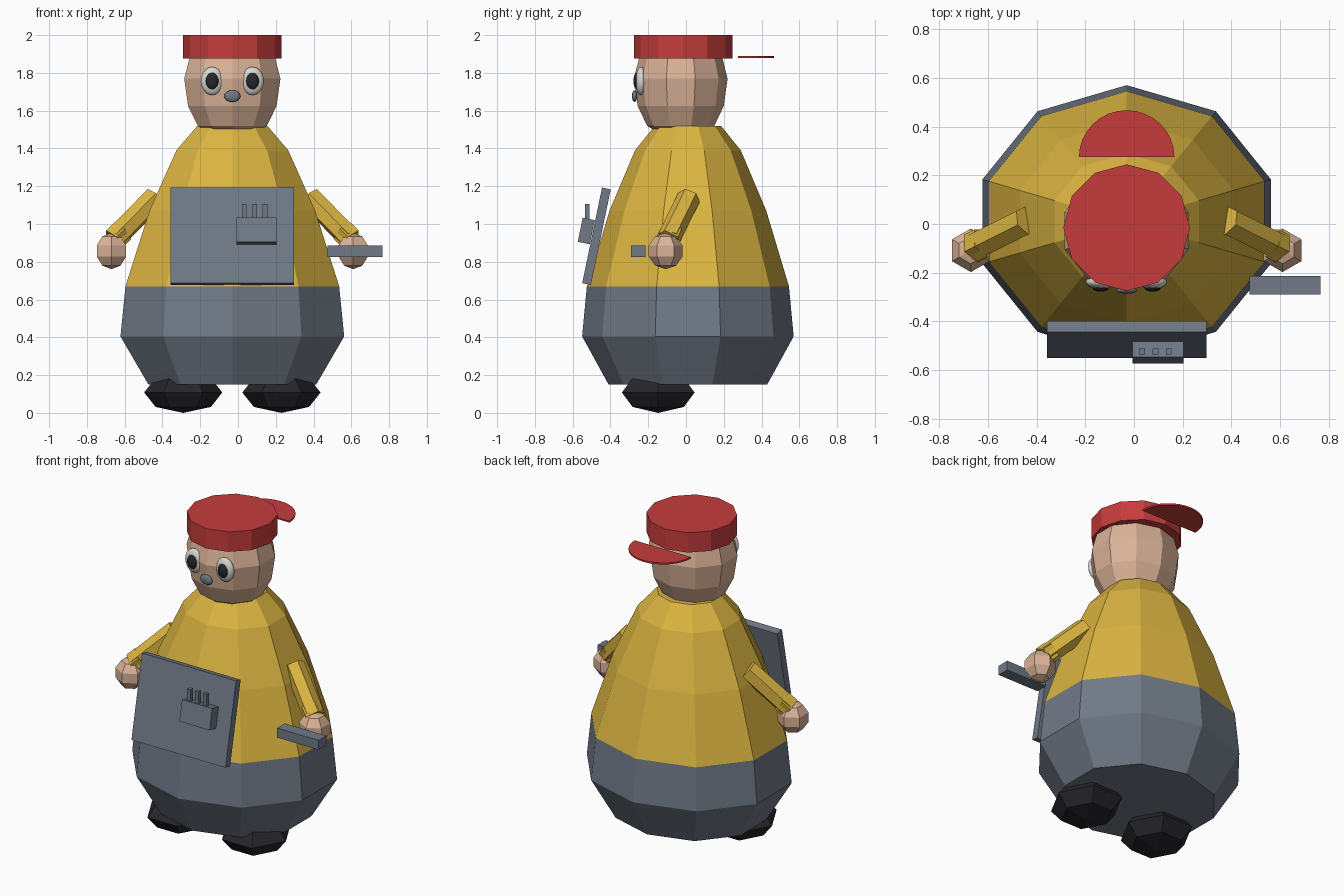
import bpy, bmesh, math
from mathutils import Vector, Matrix

if "Cube" in bpy.data.objects:
    bpy.data.objects.remove(bpy.data.objects["Cube"])

CX = -0.03  # symmetry line of the figure


def material(name, rgb):
    m = bpy.data.materials.new(name)
    lin = [(c / 255 / 12.92) if c < 10 else ((c / 255 + 0.055) / 1.055) ** 2.4 for c in rgb]
    m.diffuse_color = (*lin, 1)
    m.use_nodes = True
    m.node_tree.nodes["Principled BSDF"].inputs["Base Color"].default_value = m.diffuse_color
    return m


YELLOW = material("yellow", (220, 181, 65))
GRAY = material("slate gray", (113, 122, 135))
RED = material("red", (198, 60, 60))
SKIN = material("skin", (219, 179, 152))
BLACK = material("black", (38, 37, 43))
WHITE = material("white", (216, 216, 210))


def finish(name, bm, mat, smooth=False):
    bmesh.ops.recalc_face_normals(bm, faces=bm.faces)
    me = bpy.data.meshes.new(name)
    bm.to_mesh(me)
    bm.free()
    me.materials.append(mat)
    for p in me.polygons:
        p.use_smooth = smooth
    ob = bpy.data.objects.new(name, me)
    bpy.context.collection.objects.link(ob)
    return ob


def lathe(name, profile, sides, cy, ratio, mat):
    """Stack of (z, radius) rings, stretched in x by ratio, with a corner at the back."""
    bm = bmesh.new()
    rings = []
    for z, r in profile:
        ring = []
        for i in range(sides):
            a = math.pi / 2 + math.tau * i / sides
            ring.append(bm.verts.new((CX + r * ratio * math.cos(a), cy + r * math.sin(a), z)))
        rings.append(ring)
    for lo, hi in zip(rings, rings[1:]):
        for i in range(sides):
            j = (i + 1) % sides
            bm.faces.new((lo[i], lo[j], hi[j], hi[i]))
    bm.faces.new(rings[0])
    bm.faces.new(rings[-1])
    return finish(name, bm, mat)


def ball(name, loc, radii, seg, rings, mat, turn=0.0, smooth=False):
    bm = bmesh.new()
    mtx = Matrix.Translation(loc) @ Matrix.Diagonal((*radii, 1)) @ Matrix.Rotation(turn, 4, 'Z')
    bmesh.ops.create_uvsphere(bm, u_segments=seg, v_segments=rings, radius=1, matrix=mtx)
    return finish(name, bm, mat, smooth)


def box(name, loc, size, mat, tilt=0.0):
    bm = bmesh.new()
    mtx = Matrix.Translation(loc) @ Matrix.Rotation(tilt, 4, 'X') @ Matrix.Diagonal((*size, 1))
    bmesh.ops.create_cube(bm, size=1, matrix=mtx)
    return finish(name, bm, mat)


def rod(name, a, b, r, sides, mat):
    a, b = Vector(a), Vector(b)
    bm = bmesh.new()
    mtx = Matrix.Translation((a + b) / 2) @ (b - a).to_track_quat('Z', 'Y').to_matrix().to_4x4()
    bmesh.ops.create_cone(bm, cap_ends=True, segments=sides, radius1=r, radius2=r,
                          depth=(b - a).length, matrix=mtx)
    return finish(name, bm, mat)


# Body: trousers and shirt
lathe("trousers", [(0.15, 0.42), (0.405, 0.56), (0.67, 0.535)], 10, 0.01, 1.112, GRAY)
lathe("shirt", [(0.67, 0.535), (1.07, 0.415), (1.39, 0.28), (1.52, 0.175)], 10, 0.01, 1.112, YELLOW)

# Head and cap
lathe("head", [(1.49, 0.13), (1.52, 0.178), (1.625, 0.228), (1.77, 0.248), (1.88, 0.22), (1.95, 0.15)],
      10, -0.028, 1.08, SKIN)
lathe("cap", [(1.875, 0.26), (2.0, 0.26)], 12, -0.015, 1.0, RED)

# Half-round brim behind the cap
bm = bmesh.new()
arc = [bm.verts.new((CX + 0.196 * math.cos(math.pi * i / 16),
                     0.275 + 0.192 * math.sin(math.pi * i / 16), 1.88)) for i in range(17)]
face = bm.faces.new(arc)
ext = bmesh.ops.extrude_face_region(bm, geom=[face])
bmesh.ops.translate(bm, vec=(0, 0, 0.01),
                    verts=[v for v in ext["geom"] if isinstance(v, bmesh.types.BMVert)])
finish("cap_brim", bm, RED)

# Nose
ball("nose", (CX, -0.272, 1.677), (0.043, 0.014, 0.031), 12, 8, GRAY, smooth=True)

# Mirrored parts
for side, s in (("left", -1), ("right", 1)):
    def at(x, y, z):
        return (CX + s * x, y, z)

    ball(side + "_eye", at(0.107, -0.238, 1.757), (0.061, 0.03, 0.075), 14, 10, WHITE, smooth=True)
    ball(side + "_pupil", at(0.107, -0.262, 1.757), (0.034, 0.016, 0.044), 12, 8, BLACK, smooth=True)
    rod(side + "_sleeve", at(0.41, 0.015, 1.14), at(0.62, -0.09, 0.925), 0.062, 6, YELLOW)
    rod(side + "_cuff", at(0.585, -0.073, 0.96), at(0.628, -0.094, 0.917), 0.066, 5, YELLOW)
    ball(side + "_hand", at(0.64, -0.108, 0.857), (0.094, 0.094, 0.096), 6, 5, SKIN)
    ball(side + "_shoe", at(0.26, -0.147, 0.108), (0.207, 0.222, 0.108), 6, 4, BLACK, turn=math.pi / 6)

# Bib with pocket and pens, leaning back along the belly
TILT = -math.atan2(0.107, 0.515)
box("bib", (CX, -0.474, 0.935), (0.655, 0.047, 0.517), GRAY, TILT)
box("pocket", (0.098, -0.528, 0.963), (0.21, 0.065, 0.13), GRAY, TILT)
for i in range(3):
    box("pen_%d" % (i + 1), (0.033 + 0.055 * i, -0.523, 1.055), (0.024, 0.024, 0.1), GRAY)

# Bar carried at the right hand
box("hand_bar", (0.62, -0.252, 0.855), (0.29, 0.076, 0.06), GRAY)
